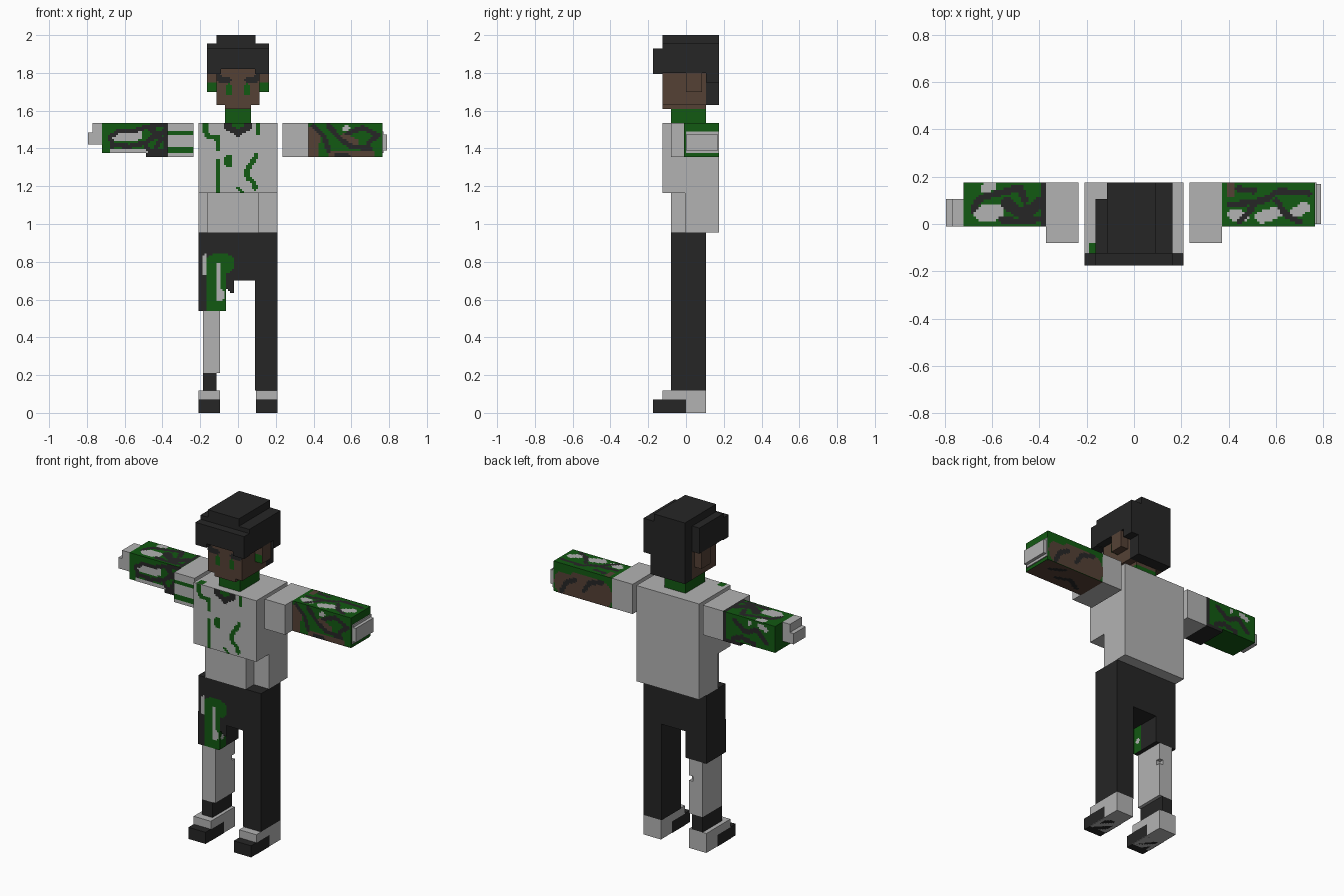
import bpy
import bmesh
import math
from mathutils import Vector

cube = bpy.data.objects.get("Cube")
if cube:
    bpy.data.objects.remove(cube, do_unlink=True)


def material(name, rgb):
    m = bpy.data.materials.new(name)
    m.use_nodes = True
    m.diffuse_color = (*rgb, 1)
    m.node_tree.nodes["Principled BSDF"].inputs["Base Color"].default_value = (*rgb, 1)
    return m


GREY, BLACK, GREEN, BROWN = range(4)
MATS = [material("light grey", (0.45, 0.45, 0.45)),
        material("charcoal", (0.019, 0.019, 0.019)),
        material("camouflage green", (0.006, 0.10, 0.006)),
        material("brown", (0.089, 0.053, 0.036))]


def finish(name, bm, mats):
    mesh = bpy.data.meshes.new(name)
    bm.to_mesh(mesh)
    bm.free()
    for m in mats:
        mesh.materials.append(m)
    ob = bpy.data.objects.new(name, mesh)
    bpy.context.collection.objects.link(ob)
    return ob


def box(name, mat, x, y, z):
    """Block from (low, high) ranges on each axis."""
    bm = bmesh.new()
    bmesh.ops.create_cube(bm, size=1)
    for v in bm.verts:
        v.co = [r[0] if c < 0 else r[1] for r, c in zip((x, y, z), v.co)]
    return finish(name, bm, [MATS[mat]])


def distance(p, path):
    if len(path) == 1:
        return (p - Vector(path[0])).length
    best = 1e9
    for a, b in zip(path, path[1:]):
        a, d = Vector(a), Vector(b) - Vector(a)
        t = max(0, min(1, (p - a).dot(d) / max(d.length_squared, 1e-9)))
        best = min(best, (p - a - d * t).length)
    return best


def painted(name, axis, pos, side, us, vs, marks, cell=1.05):
    """Pixel paint on a flat side; marks are (colour, radius, path) in hundredths."""
    bm = bmesh.new()
    nu, nv = (max(1, round((r[1] - r[0]) * 100 / cell)) for r in (us, vs))
    du, dv = (us[1] - us[0]) / nu, (vs[1] - vs[0]) / nv
    for i in range(nu):
        for j in range(nv):
            u, v = us[0] + i * du, vs[0] + j * dv
            centre = Vector((u + du / 2, v + dv / 2)) * 100
            hit = [m for m, r, path in marks if distance(centre, path) < r]
            if not hit:
                continue
            pts = []
            for a, b in ((u, v), (u + du, v), (u + du, v + dv), (u, v + dv)):
                p = [a, b]
                p.insert(axis, pos + side * 0.002)
                pts.append(bm.verts.new(p))
            f = bm.faces.new(pts)
            f.normal_update()
            if f.normal[axis] * side < 0:
                f.normal_flip()
            f.material_index = hit[-1]
    return finish(name, bm, MATS)


# Feet, mirrored
for s, side in ((1, "left"), (-1, "right")):
    fx = sorted((s * 0.095, s * 0.21))
    box(side + "_shoe", GREY, fx, (-0.125, 0.105), (0.0, 0.118))
    box(side + "_shoe_toe", BLACK, fx, (-0.175, -0.125), (0.0, 0.07))
    for e in fx:
        d = 1 if e == fx[1] else -1
        painted(side + "_shoe_side_paint", 0, e, d, (-0.125, 0.0), (0.0, 0.07),
                [(BLACK, 20, [(-6, 3)])])
    painted(side + "_sole_paint", 2, 0.002, -1, fx, (-0.125, 0.0),
            [(BLACK, 4, [(s * 15.2, -12), (s * 15.2, -4)])])

# Legs and hips
LEG_Y = (-0.08, 0.105)
box("left_leg", BLACK, (0.09, 0.21), LEG_Y, (0.118, 0.705))
box("hips", BLACK, (-0.21, 0.21), LEG_Y, (0.70, 0.955))
box("right_shorts_leg", BLACK, (-0.21, -0.07), LEG_Y, (0.54, 0.70))
box("right_shin", GREY, (-0.185, -0.095), (-0.08, 0.08), (0.21, 0.54))
box("right_calf", GREY, (-0.185, -0.12), (0.08, 0.105), (0.21, 0.54))
box("right_calf_upper", GREY, (-0.12, -0.095), (0.08, 0.105), (0.44, 0.54))
box("right_calf_lower", GREY, (-0.12, -0.095), (0.08, 0.105), (0.21, 0.41))
box("right_sock", BLACK, (-0.185, -0.115), (-0.08, 0.105), (0.118, 0.21))
painted("shorts_front_paint", 1, -0.08, -1, (-0.21, -0.02), (0.54, 0.845),
        [(GREEN, 5.6, [(-11.5, 54), (-11.5, 79)]), (GREEN, 5.5, [(-8, 79), (-7, 79)]),
         (BLACK, 3.9, [(-20.5, 54), (-20.5, 70)]), (BLACK, 3.2, [(-3, 67), (-3, 71)]),
         (GREY, 1.2, [(-17.5, 74), (-17.5, 83)]), (GREY, 1.3, [(-10.6, 60), (-10.6, 78)]),
         (GREY, 1.2, [(-9, 60), (-9, 64)])])
painted("shorts_inner_paint", 0, -0.07, 1, (-0.08, 0.0), (0.54, 0.70),
        [(GREEN, 5, [(-7, 54), (-7, 70)]), (GREY, 1.8, [(-5, 61)])])

# Torso: chest, recessed waist
box("chest", GREY, (-0.21, 0.21), (-0.125, 0.175), (1.165, 1.535))
box("waist_back", GREY, (-0.21, 0.21), (-0.005, 0.175), (0.955, 1.165))
box("waist_front", GREY, (-0.165, 0.11), (-0.08, -0.005), (0.955, 1.165))
painted("chest_paint", 1, -0.125, -1, (-0.21, 0.21), (1.165, 1.535),
        [(GREEN, 1.3, [(-17.5, 153), (-17, 147), (-11, 145.5)]),
         (GREEN, 0.8, [(-10.3, 146), (-10.3, 139)]),
         (GREEN, 0.8, [(-10.3, 134), (-10.3, 117)]),
         (GREEN, 2.1, [(-4.8, 132), (-4.8, 135)]),
         (GREEN, 0.9, [(10.5, 153), (10.5, 148)]),
         (GREEN, 1.3, [(9.5, 136), (4.5, 128), (5, 124.5), (8.5, 122), (9, 119)]),
         (GREEN, 1.0, [(0, 119), (2, 117)]),
         (BLACK, 1.9, [(-5, 153), (-5, 151)]), (BLACK, 1.9, [(5, 153), (5, 151)]),
         (BLACK, 1.6, [(-4, 150.5), (0, 148), (4, 150.5)]),
         (GREEN, 2.2, [(-1, 153), (1, 153)])])
painted("chest_top_paint", 2, 1.535, 1, (-0.21, -0.14), (-0.125, -0.08),
        [(GREEN, 2, [(-17.5, -12), (-17, -9)])])

# Arms
ARM_Z = (1.355, 1.535)
for s, side in ((1, "left"), (-1, "right")):
    box(side + "_sleeve", GREY, sorted((s * 0.235, s * 0.372)), (-0.08, 0.175), ARM_Z)
box("left_forearm", GREEN, (0.372, 0.765), (-0.01, 0.175), ARM_Z)
box("left_hand", GREY, (0.765, 0.79), (0.0, 0.17), (1.39, 1.475))
box("left_wrist", GREY, (0.765, 0.771), (0.0, 0.175), (1.375, 1.49))
box("right_forearm", GREEN, (-0.72, -0.372), (-0.01, 0.175), (1.375, 1.535))
box("right_elbow", BLACK, (-0.487, -0.372), (-0.01, 0.175), (1.355, 1.375))
box("right_hand", GREY, (-0.77, -0.72), (-0.01, 0.105), (1.42, 1.535))
box("right_fingers", GREY, (-0.795, -0.77), (-0.01, 0.105), (1.42, 1.485))
painted("right_sleeve_paint", 1, -0.08, -1, (-0.372, -0.235), ARM_Z,
        [(GREEN, 1.3, [(-38, 148), (-23, 148)]), (GREEN, 1.7, [(-38, 139.5), (-23, 139.5)])])

# Forearm camouflage
RX, LX, AY = (-0.72, -0.372), (0.372, 0.765), (-0.01, 0.175)
painted("right_forearm_front_paint", 1, -0.01, -1, RX, (1.375, 1.535),
        [(GREY, 2.6, [(-65, 146), (-53, 147)]), (GREY, 1.3, [(-67, 138), (-49, 138)]),
         (BLACK, 1.2, [(-66.5, 141), (-67.6, 146), (-63, 149.5), (-54, 149.5), (-49, 151.5), (-39, 152.5)]),
         (BLACK, 1.2, [(-66, 142), (-58, 141), (-49, 143), (-45, 146), (-39, 149)]),
         (BLACK, 1.3, [(-47, 151), (-41, 145), (-44, 139)]),
         (BLACK, 1.3, [(-49, 141), (-46, 138), (-38, 138)]),
         (BLACK, 1.2, [(-38, 138), (-38, 153)])])
painted("right_forearm_back_paint", 1, 0.175, 1, RX, (1.375, 1.535),
        [(BLACK, 1.5, [(-66, 142), (-60, 148), (-52, 145), (-45, 150)]),
         (BLACK, 1.5, [(-58, 139), (-50, 141), (-44, 139)]),
         (GREY, 1.5, [(-66, 150), (-62, 151)]), (GREY, 1.3, [(-55, 151)]),
         (BLACK, 1.2, [(-38, 138), (-38, 153)])])
painted("right_forearm_top_paint", 2, 1.535, 1, RX, AY,
        [(GREY, 3.4, [(-64, 4.5), (-58, 5)]), (GREY, 2, [(-63, 15), (-60, 16)]),
         (BLACK, 1.4, [(-68, 6), (-65, 11), (-57, 13), (-50, 15)]),
         (BLACK, 2.4, [(-54, 9), (-49, 5), (-43, 6), (-40, 9)]),
         (BLACK, 1.5, [(-48, 15), (-46, 10)]), (BLACK, 1.4, [(-56, 2), (-50, 1), (-41, 2)]),
         (BLACK, 1.0, [(-38, 0), (-38, 17)])])
painted("left_forearm_front_paint", 1, -0.01, -1, LX, ARM_Z,
        [(BROWN, 3.5, [(39, 137), (40, 149)]), (BROWN, 2.2, [(50, 137), (70, 137)]),
         (BROWN, 2, [(56, 146), (62, 143)]), (GREY, 1.2, [(56, 150.5), (58, 151)]),
         (BLACK, 1.3, [(40, 152), (45, 147), (48, 139)]),
         (BLACK, 1.3, [(48, 152), (54, 145), (60, 141), (70, 140)]),
         (BLACK, 1.3, [(58, 148), (66, 151), (74, 147), (69, 143)]),
         (BLACK, 1.2, [(52, 137), (58, 136)])])
painted("left_forearm_back_paint", 1, 0.175, 1, LX, ARM_Z,
        [(BROWN, 8, [(45, 142), (68, 142)]), (GREEN, 1.6, [(38, 153), (76, 153)]),
         (GREEN, 1.8, [(66, 150), (73, 150)]), (BLACK, 1.4, [(44, 149), (52, 147), (56, 141)]),
         (BLACK, 1.4, [(62, 146), (68, 143), (71, 137)])])
painted("left_forearm_top_paint", 2, 1.535, 1, LX, AY,
        [(BROWN, 1.8, [(41, 13), (41, 17)]), (GREY, 2.4, [(42, 4), (46, 3)]),
         (GREY, 2.6, [(54, 3), (60, 5)]), (GREY, 2.3, [(67, 4), (72, 7)]),
         (BLACK, 1.2, [(40, 8), (48, 9), (55, 10), (61, 14), (74, 13)]),
         (BLACK, 1.2, [(45, 1), (51, 8)]), (BLACK, 1.2, [(60, 10), (64, 4), (70, 1)]),
         (BLACK, 1.2, [(44, 15), (51, 14)])])
painted("left_forearm_bottom_paint", 2, 1.355, -1, LX, AY,
        [(BROWN, 11, [(42, 8), (69, 8)]), (BLACK, 1.3, [(44, 3), (52, 8), (60, 5)]),
         (BLACK, 1.3, [(62, 14), (69, 10)])])

# Neck and head
box("neck", GREEN, (-0.07, 0.07), LEG_Y, (1.53, 1.61))
box("chin", BROWN, (-0.07, 0.07), (-0.125, 0.105), (1.61, 1.63))
box("head", BROWN, (-0.115, 0.115), (-0.125, 0.105), (1.63, 1.82))
for s, side in ((1, "left"), (-1, "right")):
    ex = sorted((s * 0.115, s * 0.163))
    box(side + "_ear", BROWN, ex, (0.0, 0.085), (1.70, 1.80))
    painted(side + "_ear_paint", 1, 0.0, -1, ex, (1.70, 1.75), [(GREEN, 20, [(s * 14, 172)])])
painted("face_paint", 1, -0.125, -1, (-0.115, 0.115), (1.63, 1.80),
        [(BLACK, 1.5, [(s * 10.5, 179), (s * 9.5, 176), (s * 5, 176.5)]) for s in (1, -1)]
        + [(GREEN, 1.9, [(s * 4.8, 170), (s * 4.8, 172.5)]) for s in (1, -1)])

# Hair
box("hair_cap", BLACK, (-0.163, 0.163), (-0.125, 0.105), (1.80, 1.955))
box("hair_crown", BLACK, (-0.115, 0.093), (-0.125, 0.175), (1.93, 2.0))
box("hair_fringe", BLACK, (-0.163, 0.163), (-0.175, -0.125), (1.82, 1.93))
for s, side in ((1, "left"), (-1, "right")):
    box(side + "_fringe_end", BLACK, sorted((s * 0.09, s * 0.163)), (-0.175, -0.125), (1.795, 1.82))
box("hair_back", BLACK, (-0.115, 0.115), (0.105, 0.175), (1.63, 1.955))
box("hair_back_side", BLACK, (0.115, 0.163), (0.105, 0.175), (1.75, 1.955))
